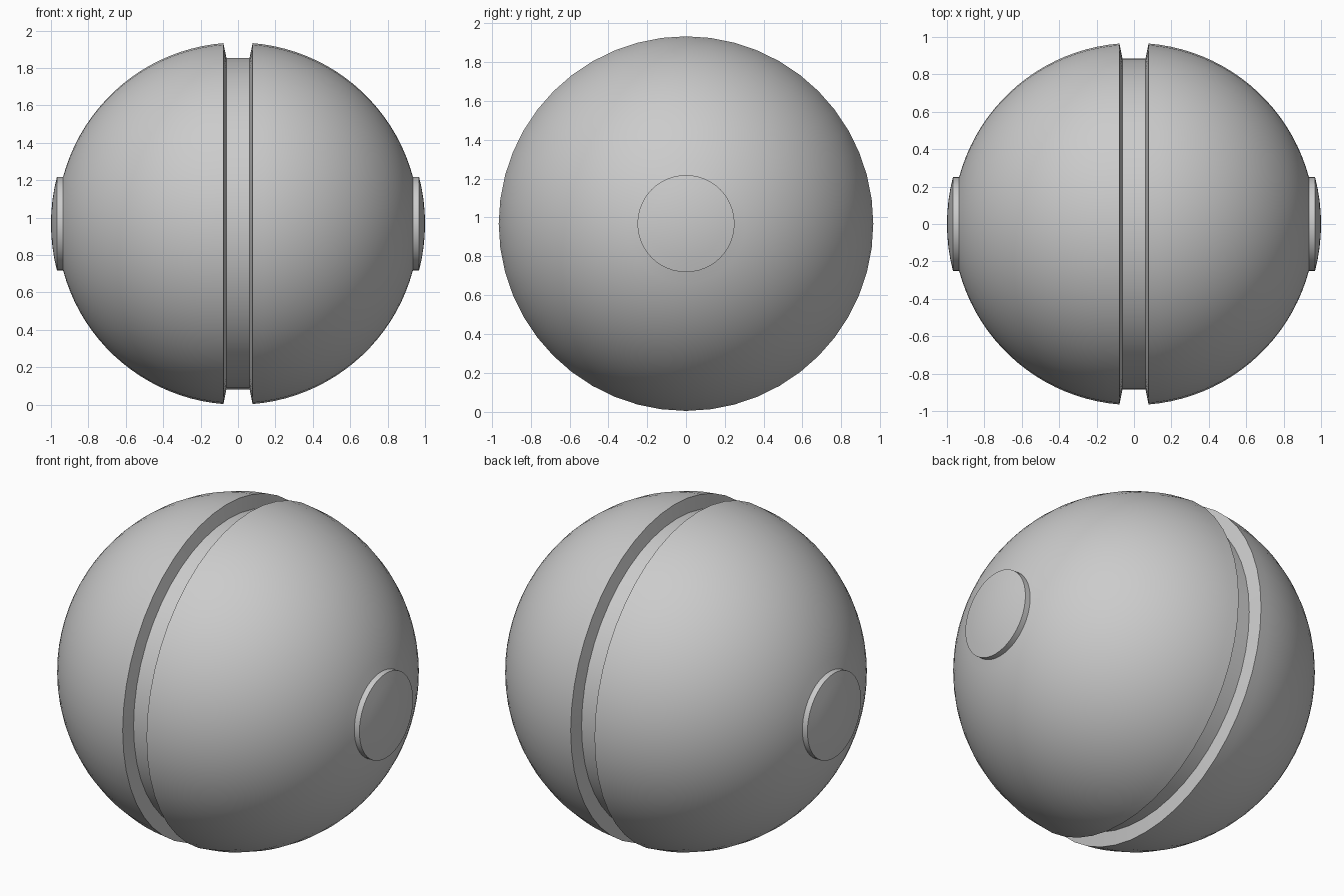
import bpy, bmesh
from math import sin, cos, pi, asin, acos, radians, sqrt

if "Cube" in bpy.data.objects:
    bpy.data.objects.remove(bpy.data.objects["Cube"])

CENTRE_Z = 0.968
BALL_R = 0.968
SIDES = 48


def lathe(name, profile, side=1):
    """Revolve (x, radius) points around the x axis; side=-1 mirrors in x."""
    bm = bmesh.new()
    rings = []
    for x, r in profile:
        if r < 1e-6:
            rings.append([bm.verts.new((side * x, 0, 0))])
        else:
            rings.append([bm.verts.new((side * x, r * sin(2 * pi * i / SIDES),
                                        r * cos(2 * pi * i / SIDES)))
                          for i in range(SIDES)])
    for a, b in zip(rings, rings[1:]):
        for i in range(SIDES):
            j = (i + 1) % SIDES
            # side order gives outward normals for either half
            quad = [a[i], b[i], b[j], a[j]] if len(b) > 1 else [a[i], b[0], a[j]]
            bm.faces.new(quad if side < 0 else quad[::-1])
    # flip if the winding points toward the axis
    bm.normal_update()
    f = max(bm.faces, key=lambda f: f.calc_center_median().yz.length)
    c = f.calc_center_median()
    if f.normal.y * c.y + f.normal.z * c.z < 0:
        bmesh.ops.reverse_faces(bm, faces=bm.faces[:])
    mesh = bpy.data.meshes.new(name)
    bm.to_mesh(mesh)
    bm.free()
    obj = bpy.data.objects.new(name, mesh)
    bpy.context.collection.objects.link(obj)
    obj.location.z = CENTRE_Z
    bpy.ops.object.select_all(action='DESELECT')
    obj.select_set(True)
    bpy.context.view_layer.objects.active = obj
    bpy.ops.object.shade_smooth_by_angle(angle=radians(30))
    return obj


def arc(radius, a0, a1, steps):
    """Points on a circle, angle measured from the x axis."""
    angles = [a0 + (a1 - a0) * i / steps for i in range(steps + 1)]
    return [(radius * cos(a), radius * sin(a)) for a in angles]


# Sunken band between the two halves
GROOVE_X, GROOVE_R, RIM_X, CAP_R = 0.062, 0.886, 0.078, 0.25
lathe("groove_band", [(-GROOVE_X, GROOVE_R), (GROOVE_X, GROOVE_R)])

# Half shells with sloped groove walls, and domed round caps on the ends
shell = [(GROOVE_X, GROOVE_R)] + arc(BALL_R, acos(RIM_X / BALL_R),
                                     asin(CAP_R / BALL_R), 20)
dome = arc(1.0, asin(CAP_R), 0, 4)
cap = [(sqrt(BALL_R ** 2 - CAP_R ** 2), CAP_R)] + dome
for label, side in (("right", 1), ("left", -1)):
    lathe(label + "_half_shell", shell, side)
    lathe(label + "_end_cap", cap, side)
